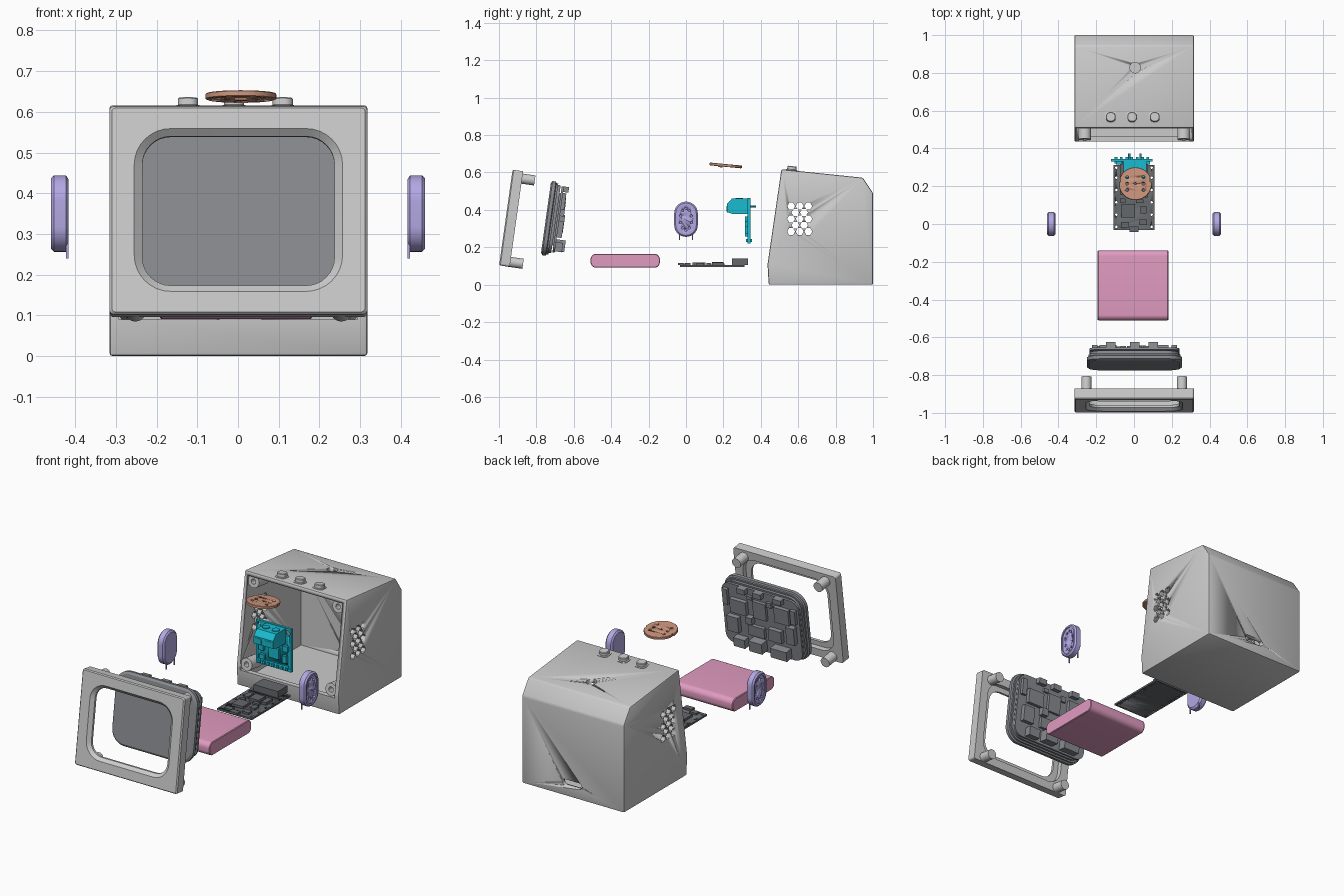
import bpy, bmesh
from math import radians, sin, cos, pi
from mathutils import Matrix, Vector

if "Cube" in bpy.data.objects:
    bpy.data.objects.remove(bpy.data.objects["Cube"])

DARK, SLATE = (.13, .14, .15, 1), (.25, .26, .28, 1)
PURPLE, PINK = (.45, .39, .77, 1), (.75, .33, .53, 1)
CYAN, COPPER = (.01, .5, .63, 1), (.6, .3, .2, 1)
ID = Matrix.Identity(4)
mats = {}


def place(x, y, z, tilt=0):
    return Matrix.Translation((x, y, z)) @ Matrix.Rotation(radians(tilt), 4, 'X')


def axis_point(axis, u, v, w):
    return {'X': (w, u, v), 'Y': (u, w, v), 'Z': (u, v, w)}[axis]


def box(bm, c, s, M=ID):
    m = M @ Matrix.Translation(c) @ Matrix.Diagonal((*s, 1))
    bmesh.ops.create_cube(bm, size=1, matrix=m)


def cyl(bm, c, r, d, axis='Z', n=24, M=ID):
    rot = {'X': Matrix.Rotation(pi / 2, 4, 'Y'), 'Y': Matrix.Rotation(pi / 2, 4, 'X'), 'Z': ID}[axis]
    bmesh.ops.create_cone(bm, cap_ends=True, segments=n, radius1=r, radius2=r, depth=d,
                          matrix=M @ Matrix.Translation(c) @ rot)


def prism(bm, pts, x0, x1):
    """Extrude a (y, z) profile along x."""
    a, b = ([bm.verts.new((x, y, z)) for y, z in pts] for x in (x0, x1))
    bm.faces.new(a)
    bm.faces.new(b[::-1])
    for i in range(len(a)):
        j = (i + 1) % len(a)
        bm.faces.new((a[i], b[i], b[j], a[j]))


def loft(bm, sections, axis, M=ID, closed=False, n=8):
    """Skin rounded rectangles (half u, half v, corner radius, position on axis)."""
    rings = []
    for hu, hv, r, w in sections:
        ring = []
        for k, (su, sv) in enumerate(((1, 1), (-1, 1), (-1, -1), (1, -1))):
            for i in range(n + 1):
                a = (k + i / n) * pi / 2
                p = axis_point(axis, su * (hu - r) + r * cos(a), sv * (hv - r) + r * sin(a), w)
                ring.append(bm.verts.new(M @ Vector(p)))
        rings.append(ring)
    pairs = list(zip(rings, rings[1:])) + ([(rings[-1], rings[0])] if closed else [])
    for a, b in pairs:
        for i in range(len(a)):
            j = (i + 1) % len(a)
            bm.faces.new((a[i], a[j], b[j], b[i]))
    if not closed:
        bm.faces.new(rings[0])
        bm.faces.new(rings[-1][::-1])


def finish(name, bm, color=None):
    bmesh.ops.recalc_face_normals(bm, faces=bm.faces[:])
    me = bpy.data.meshes.new(name)
    bm.to_mesh(me)
    bm.free()
    ob = bpy.data.objects.new(name, me)
    bpy.context.collection.objects.link(ob)
    if color:
        if color not in mats:
            mats[color] = bpy.data.materials.new("paint")
            mats[color].diffuse_color = color
        me.materials.append(mats[color])
    bpy.ops.object.select_all(action='DESELECT')
    ob.select_set(True)
    bpy.context.view_layer.objects.active = ob
    bpy.ops.object.shade_smooth_by_angle(angle=radians(30))
    return ob


def cut(ob, bm):
    cutter = finish("cutter", bm)
    cutter.hide_render = True
    mod = ob.modifiers.new("cut", 'BOOLEAN')
    mod.operation, mod.solver, mod.object = 'DIFFERENCE', 'EXACT', cutter
    bpy.context.view_layer.objects.active = ob
    bpy.ops.object.modifier_apply(modifier="cut")
    bpy.data.objects.remove(cutter)


# housing shell with open slanted front
bm = bmesh.new()
prism(bm, [(.442, 0), (1, 0), (1, .49), (.945, .572), (.51, .617), (.436, .11)], -.316, .318)
bmesh.ops.bevel(bm, geom=bm.edges[:], offset=.008, segments=2, affect='EDGES', profile=.5)
housing = finish("housing", bm)
bm = bmesh.new()
prism(bm, [(.465, .025), (.976, .025), (.976, .482), (.932, .55), (.38, .607), (.38, .09), (.465, .09)],
      -.292, .294)
cut(housing, bm)
# side grille, top microphone hole, rear port slot
bm = bmesh.new()
for row in range(5):
    count = 3 - row % 2
    for i in range(count):
        cyl(bm, (0, .608 + (i - (count - 1) / 2) * .046, .352 + (row - 2) * .034), .021, .8, 'X', 6)
cyl(bm, (.006, .828, .58), .028, .2, n=32)
loft(bm, [(.06, .018, .0175, .9), (.06, .018, .0175, 1.1)], 'Y', place(.006, 0, .075))
cut(housing, bm)

# screw bosses inside the housing corners
bm = bmesh.new()
F = place(.001, .472, .355, -8)
for sx in (-1, 1):
    for z in (-.23, .215):
        loft(bm, [(.034, .034, .0339, .008), (.034, .034, .0339, .1), (.014, .014, .0139, .1),
                  (.014, .014, .0139, .008)], 'Y', F @ Matrix.Translation((sx * .262, 0, z)), closed=True)
finish("screw_bosses", bm)

# three top buttons
bm = bmesh.new()
for x in (-.123, -.01, .11):
    loft(bm, [(.031, .031, .02, -.02), (.031, .031, .02, .003), (.025, .025, .02, .005),
              (.025, .025, .02, .02), (.022, .022, .018, .023)], 'Z', place(x, .565, .611, -5.9))
finish("top_buttons", bm)

# front bezel with window and mounting posts
bm = bmesh.new()
B = place(.001, -.935, .355, -8)
loft(bm, [(.311, .253, .01, -.0285), (.317, .258, .012, -.022), (.317, .258, .012, .0285),
          (.268, .213, .08, .0285), (.268, .213, .08, .002), (.236, .185, .07, .002),
          (.236, .185, .07, -.012), (.256, .202, .09, -.0285)], 'Y', B, closed=True)
for sx in (-1, 1):
    for z in (-.232, .218):
        cyl(bm, (sx * .253, .05, z), .027, .094, 'Y', M=B)
finish("front_bezel", bm)

# display: glass front, body and rear circuit board
D = place(.003, -.735, .355, -8)
bm = bmesh.new()
loft(bm, [(.24, .188, .07, -.014), (.252, .2, .08, -.006), (.252, .2, .08, .012), (.244, .192, .075, .016),
          (.244, .192, .075, .026), (.235, .183, .07, .026), (.235, .183, .07, .04)], 'Y', D)
finish("display_panel", bm, SLATE)
bm = bmesh.new()
loft(bm, [(.238, .178, .05, .046), (.238, .178, .05, .058)], 'Y', D)
box(bm, (0, .043, 0), (.36, .012, .28), D)
finish("display_board", bm, SLATE)
# display components: x, z, width, height, depth
bm = bmesh.new()
for x, z, w, h, d in [(-.125, .165, .05, .03, .03), (0, .165, .05, .03, .03), (.1, .165, .05, .03, .03),
                      (-.14, .08, .09, .09, .022), (.0, .07, .08, .1, .018), (.13, .06, .1, .08, .024),
                      (-.19, -.02, .05, .1, .03), (-.09, -.05, .08, .07, .026), (.03, -.06, .1, .06, .02),
                      (.17, -.05, .07, .09, .028), (-.12, -.14, .1, .055, .048), (.02, -.135, .08, .06, .052),
                      (.13, -.145, .07, .05, .04), (.21, .1, .03, .09, .02), (-.21, .09, .03, .08, .02),
                      (.065, .0, .04, .04, .03), (-.06, .12, .03, .03, .015), (.06, .13, .03, .02, .015)]:
    box(bm, (x, .056 + d / 2, z), (w, d, h), D)
finish("display_components", bm, SLATE)

# battery pack
bm = bmesh.new()
loft(bm, [(.182, .034, .026, -.187), (.185, .037, .029, -.183), (.185, .037, .029, .183),
          (.182, .034, .026, .187)], 'X', place(-.005, -.325, .128))
finish("battery", bm, PINK)

# main circuit board with edge holes
bm = bmesh.new()
box(bm, (0, .14, .1), (.215, .345, .01))
board = finish("main_board", bm, DARK)
bm = bmesh.new()
for x in (-.093, .093):
    for y in (-.015, .05, .115, .18, .245, .298):
        cyl(bm, (x, y, .1), .007, .05, n=12)
cut(board, bm)
bm = bmesh.new()
for x, y, w, l, h in [(0, .288, .15, .085, .037), (-.03, .07, .07, .07, .014), (.05, .075, .03, .04, .012),
                      (.0, .17, .06, .06, .016), (-.06, .18, .03, .05, .01), (.06, .17, .03, .06, .014),
                      (.05, .01, .04, .03, .012), (-.05, -.005, .04, .03, .01), (0, -.028, .05, .03, .012),
                      (-.06, .125, .03, .02, .01), (.03, .12, .04, .02, .012)]:
    box(bm, (x, y, .104 + h / 2), (w, l, h))
finish("main_board_chips", bm, DARK)

# upright amplifier board with terminal block
bm = bmesh.new()
box(bm, (-.011, .337, .342), (.22, .014, .242))
amp = finish("amplifier_board", bm, CYAN)
bm = bmesh.new()
for x, z, r in ((.075, .435, .016), (-.1, .44, .01), (.075, .25, .008), (-.1, .25, .008)):
    cyl(bm, (x, .337, z), r, .06, 'Y')
cut(amp, bm)
bm = bmesh.new()
prism(bm, [(.218, .388), (.218, .43), (.245, .46), (.333, .46), (.333, .378), (.25, .378)], -.055, .065)
finish("terminal_block", bm, CYAN)
bm = bmesh.new()
for x in (-.025, .035):
    cyl(bm, (x, .285, .459), .02, .01)
    box(bm, (x, .22, .407), (.035, .008, .03))
    cyl(bm, (x, .358, .418), .006, .03, 'Y', 12)
for x, z, w, h in [(0, .31, .06, .06), (-.08, .33, .03, .05), (.07, .35, .03, .03), (.065, .29, .025, .04),
                   (-.075, .27, .03, .025)]:
    box(bm, (x, .324, z), (w, .018, h))
for i in range(7):
    box(bm, (-.095 + i * .028, .337, .236), (.014, .034, .014))
finish("amplifier_components", bm, CYAN)

# perforated round sensor disc
P = place(.007, .213, .638, -5.5)
bm = bmesh.new()
loft(bm, [(.082, .082, .0819, -.008), (.087, .087, .0869, -.006), (.087, .087, .0869, .005),
          (.085, .085, .0849, .007)], 'Z', P, n=12)
disc = finish("round_board", bm, COPPER)
bm = bmesh.new()
for sx in (-1, 1):
    for y in (-.034, 0, .034):
        cyl(bm, (sx * .043, y, 0), .008, .1, n=12, M=P)
    box(bm, (sx * .088, .02, 0), (.018, .022, .1), P)
cyl(bm, (0, 0, 0), .006, .1, n=12, M=P)
cut(disc, bm)
bm = bmesh.new()
box(bm, (0, -.03, -.009), (.03, .024, .008), P)
finish("round_board_chip", bm, COPPER)

# pair of side speakers with sound holes and pins
for side, s in (("left", -1), ("right", 1)):
    S = place(0, 0, .35)
    bm = bmesh.new()
    loft(bm, [(hy, hz, hy * .999, s * x) for hy, hz, x in [
        (.054, .084, .416), (.063, .094, .423), (.063, .094, .452), (.055, .086, .46),
        (.046, .077, .46), (.046, .077, .454)]], 'X', S, n=10)
    spk = finish(side + "_speaker", bm, PURPLE)
    bm = bmesh.new()
    for i in range(10):
        a = (i + .5) * pi / 5
        cyl(bm, (s * .46, .03 * cos(a), .35 + .058 * sin(a)), .006, .04, 'X', 12)
    cut(spk, bm)
    bm = bmesh.new()
    for y in (-.035, .035):
        box(bm, (s * .42, y, .27), (.006, .006, .06))
    finish(side + "_speaker_pins", bm, PURPLE)

for m in bpy.data.materials:
    if m.users and not m.is_grease_pencil:
        m.use_nodes = True
        m.node_tree.nodes["Principled BSDF"].inputs["Base Color"].default_value = m.diffuse_color
